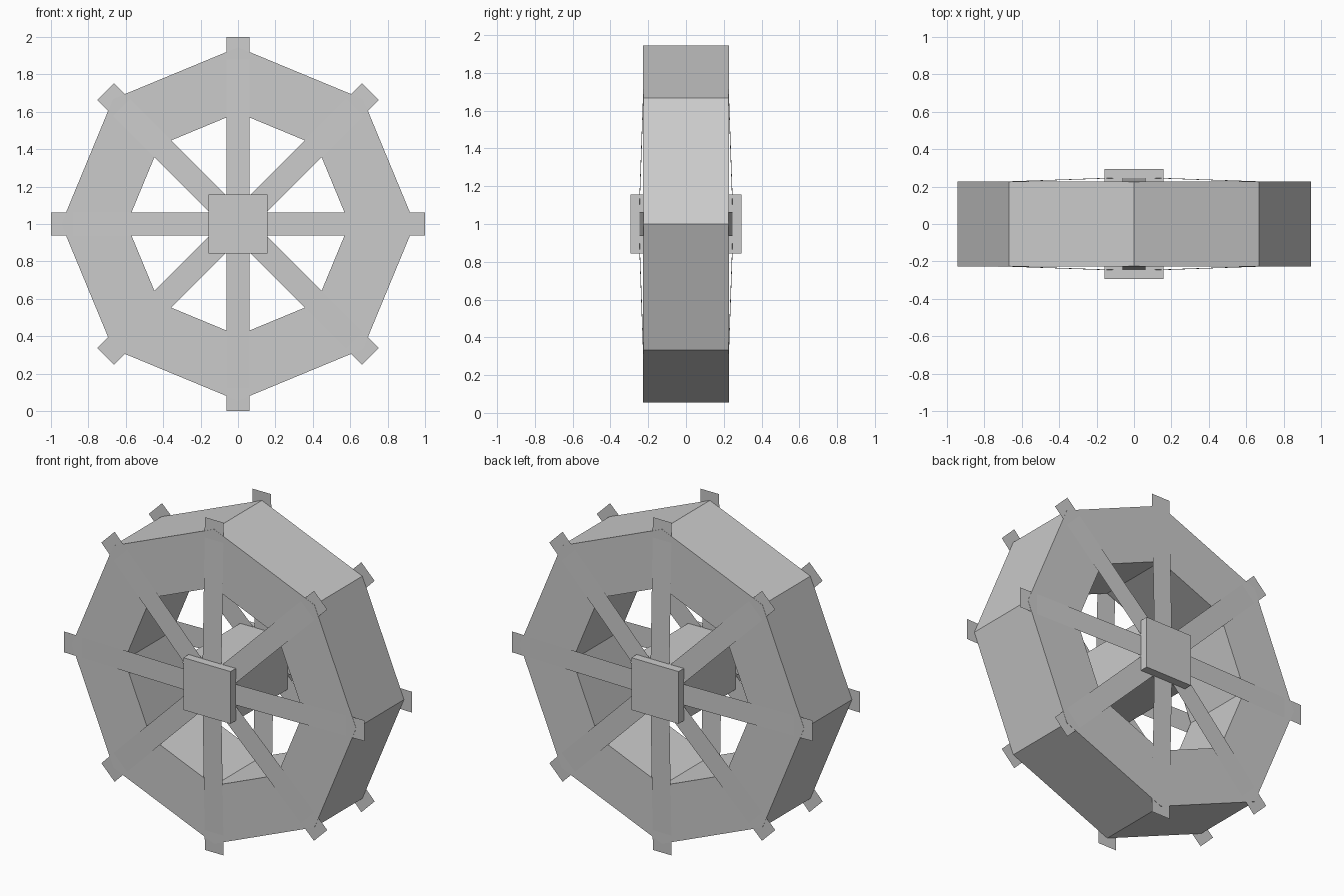
import bpy
import bmesh
from math import cos, sin, pi
from mathutils import Vector

SIDES = 8
CENTRE = Vector((0, 0, 1))

old = bpy.data.objects.get("Cube")
if old:
    bpy.data.objects.remove(old, do_unlink=True)

grey = bpy.data.materials.new("plain grey")
grey.use_nodes = True
grey.diffuse_color = (0.6, 0.6, 0.6, 1)
grey.node_tree.nodes["Principled BSDF"].inputs["Base Color"].default_value = grey.diffuse_color


def finish(name, bm, fix_normals=True):
    if fix_normals:
        bmesh.ops.recalc_face_normals(bm, faces=bm.faces)
    mesh = bpy.data.meshes.new(name)
    bm.to_mesh(mesh)
    bm.free()
    mesh.materials.append(grey)
    obj = bpy.data.objects.new(name, mesh)
    bpy.context.collection.objects.link(obj)
    return obj


# Octagonal rim: a rectangular section swept round the axle
def make_rim(outer, inner, half_depth):
    bm = bmesh.new()
    section = [(outer, -half_depth), (outer, half_depth), (inner, half_depth), (inner, -half_depth)]
    loops = []
    for i in range(SIDES):
        a = 2 * pi * i / SIDES
        loops.append([bm.verts.new(CENTRE + Vector((r * cos(a), y, r * sin(a)))) for r, y in section])
    for i, a in enumerate(loops):
        b = loops[(i + 1) % SIDES]
        for j in range(4):
            k = (j + 1) % 4
            bm.faces.new((a[j], a[k], b[k], b[j]))
    return finish("rim", bm)


# Flat spoke boards leaning in from the hub to the rim
def make_spoke(name, angle, side, half_width=0.0625, hub_y=0.25, tip_y=0.225):
    bm = bmesh.new()
    out = Vector((cos(angle), 0, sin(angle)))
    across = Vector((-sin(angle), 0, cos(angle))) * half_width
    start = CENTRE + Vector((0, side * hub_y, 0))
    end = CENTRE + out + Vector((0, side * tip_y, 0))
    corners = [start - across, end - across, end + across, start + across]
    if side > 0:
        corners.reverse()
    bm.faces.new([bm.verts.new(c) for c in corners])
    return finish(name, bm, fix_normals=False)


make_rim(0.945, 0.595, 0.228)

for side, label in ((-1, "front"), (1, "back")):
    for i in range(SIDES):
        make_spoke(f"{label}_spoke_{i + 1}", 2 * pi * i / SIDES, side)

# Square hub block running through the wheel
bm = bmesh.new()
bmesh.ops.create_cube(bm, size=1)
bmesh.ops.scale(bm, vec=(0.314, 0.59, 0.314), verts=bm.verts)
bmesh.ops.translate(bm, vec=CENTRE, verts=bm.verts)
finish("hub", bm)
